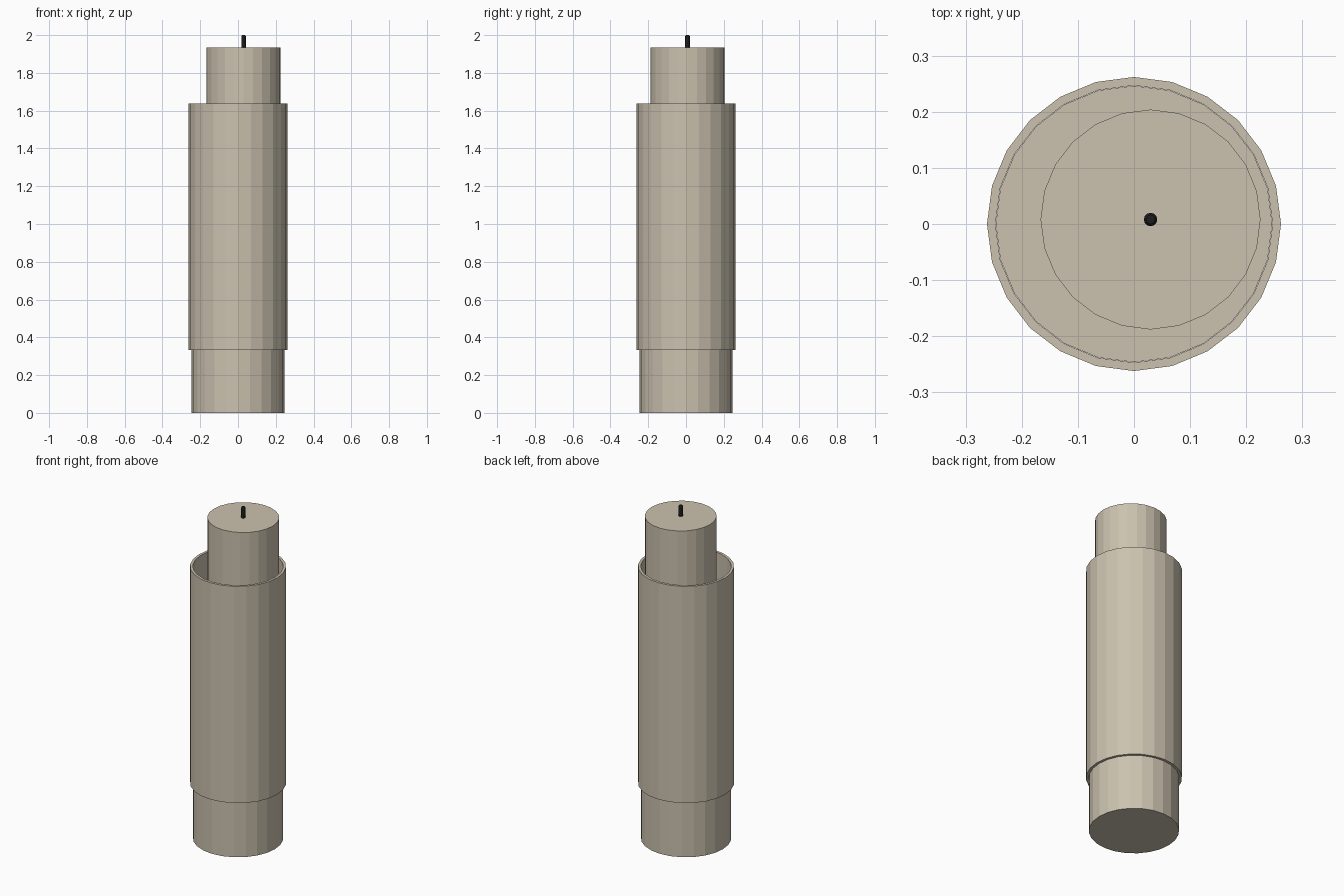
import bpy, bmesh, math

if "Cube" in bpy.data.objects:
    bpy.data.objects.remove(bpy.data.objects["Cube"])

def material(name, rgb):
    m = bpy.data.materials.new(name)
    m.diffuse_color = (*rgb, 1)
    m.use_nodes = True
    m.node_tree.nodes["Principled BSDF"].inputs["Base Color"].default_value = m.diffuse_color
    return m

WAX = material("warm beige", (0.60, 0.54, 0.43))
BLACK = material("black", (0.012, 0.012, 0.012))

def lathe(name, profile, sides, centre, mat, closed=False):
    """Spin (radius, z) points round a vertical axis; open ends are capped."""
    bm = bmesh.new()
    rings = [[bm.verts.new((r * math.cos(2 * math.pi * i / sides) + centre[0],
                            r * math.sin(2 * math.pi * i / sides) + centre[1], z))
              for i in range(sides)] for r, z in profile]
    pairs = list(zip(rings, rings[1:]))
    if closed:
        pairs.append((rings[-1], rings[0]))
    else:
        bm.faces.new(rings[0][::-1])
        bm.faces.new(rings[-1])
    for a, b in pairs:
        for i in range(sides):
            j = (i + 1) % sides
            bm.faces.new((a[i], a[j], b[j], b[i]))
    bmesh.ops.recalc_face_normals(bm, faces=bm.faces)
    me = bpy.data.meshes.new(name)
    bm.to_mesh(me)
    bm.free()
    me.materials.append(mat)
    ob = bpy.data.objects.new(name, me)
    bpy.context.collection.objects.link(ob)
    return ob

AXIS = (0.0295, 0.008)  # the upper candle sits slightly off centre

# Lower body, running up inside the sleeve
lathe("lower_body", [(0.2464, 0), (0.2464, 1.30)], 24, (0, 0), WAX)
# Outer sleeve with a thin wall, open at both ends
lathe("sleeve", [(0.262, 0.333), (0.262, 1.637), (0.247, 1.637), (0.247, 0.333)],
      24, (0, 0), WAX, closed=True)
# Upper candle
lathe("upper_candle", [(0.196, 1.30), (0.196, 1.935)], 24, AXIS, WAX)
# Wick with a slightly rounded tip
lathe("wick", [(0.012, 1.93), (0.012, 1.994), (0.008, 2.0)], 12, AXIS, BLACK)
